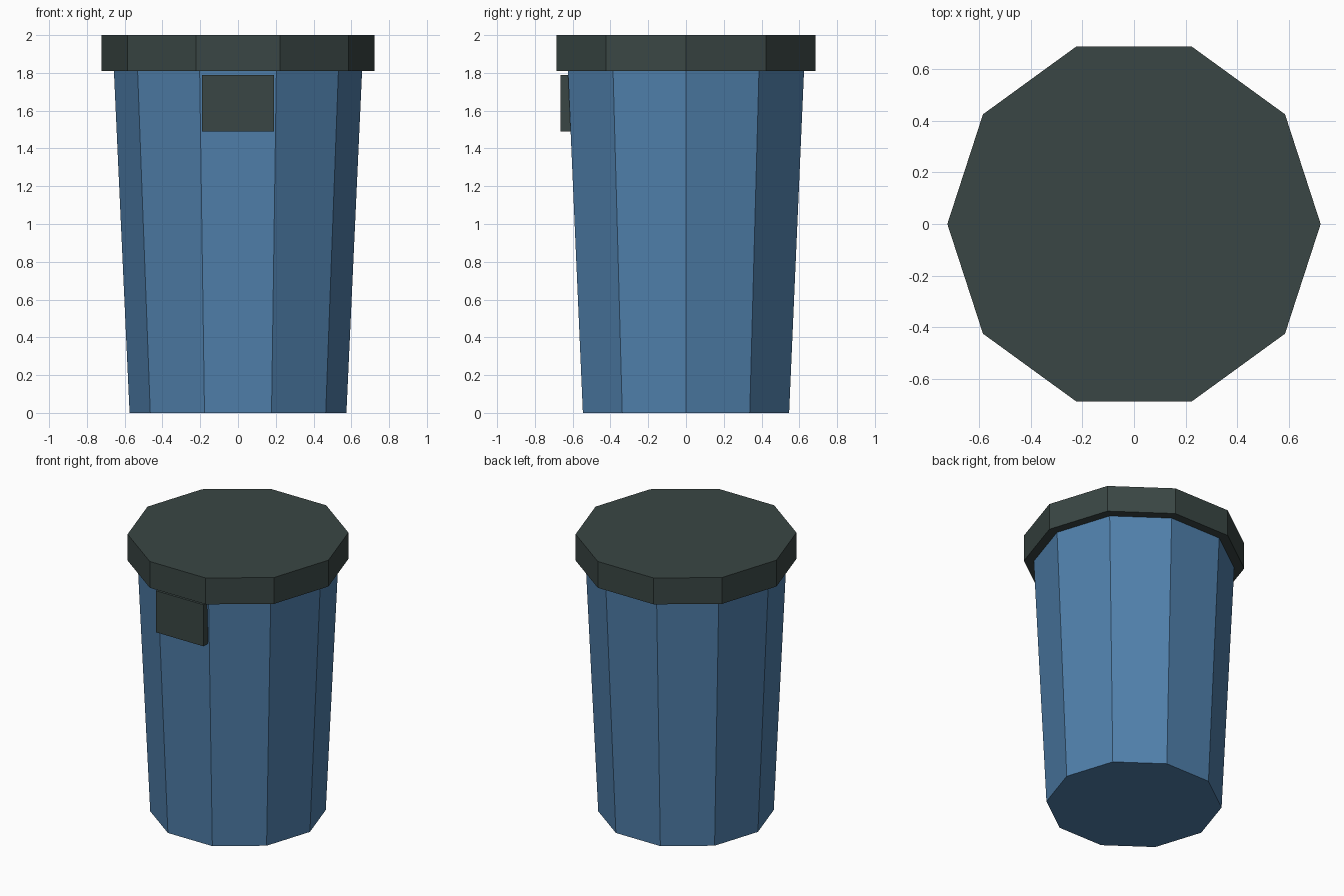
import bpy
import bmesh
import math
from mathutils import Matrix

default = bpy.data.objects.get("Cube")
if default:
    bpy.data.objects.remove(default, do_unlink=True)


def material(name, rgb):
    mat = bpy.data.materials.new(name)
    mat.use_nodes = True
    color = (*rgb, 1.0)
    mat.diffuse_color = color
    mat.node_tree.nodes["Principled BSDF"].inputs["Base Color"].default_value = color
    return mat


def finish(name, bm, mat):
    bmesh.ops.recalc_face_normals(bm, faces=bm.faces)
    mesh = bpy.data.meshes.new(name)
    bm.to_mesh(mesh)
    bm.free()
    mesh.materials.append(mat)
    obj = bpy.data.objects.new(name, mesh)
    bpy.context.collection.objects.link(obj)
    return obj


def decagon(name, r_bottom, r_top, z_bottom, z_top, mat):
    """Ten-sided tapered solid with corners on the x axis and a flat front."""
    bm = bmesh.new()
    place = Matrix.Translation((0, 0, (z_bottom + z_top) / 2)) @ Matrix.Rotation(math.pi / 2, 4, "Z")
    bmesh.ops.create_cone(bm, cap_ends=True, segments=10, radius1=r_bottom,
                          radius2=r_top, depth=z_top - z_bottom, matrix=place)
    return finish(name, bm, mat)


def box(name, center, size, mat):
    bm = bmesh.new()
    place = Matrix.Translation(center) @ Matrix.Diagonal((*size, 1))
    bmesh.ops.create_cube(bm, size=1, matrix=place)
    return finish(name, bm, mat)


blue = material("steel blue", (0.08, 0.215, 0.41))
charcoal = material("dark green grey", (0.042, 0.062, 0.058))

# Tapered bin body, overhanging lid and front plate
decagon("bin_body", 0.574, 0.657, 0.0, 1.81, blue)
decagon("lid", 0.722, 0.722, 1.81, 2.0, charcoal)
box("front_plate", (0, -0.62, 1.64), (0.38, 0.09, 0.3), charcoal)
